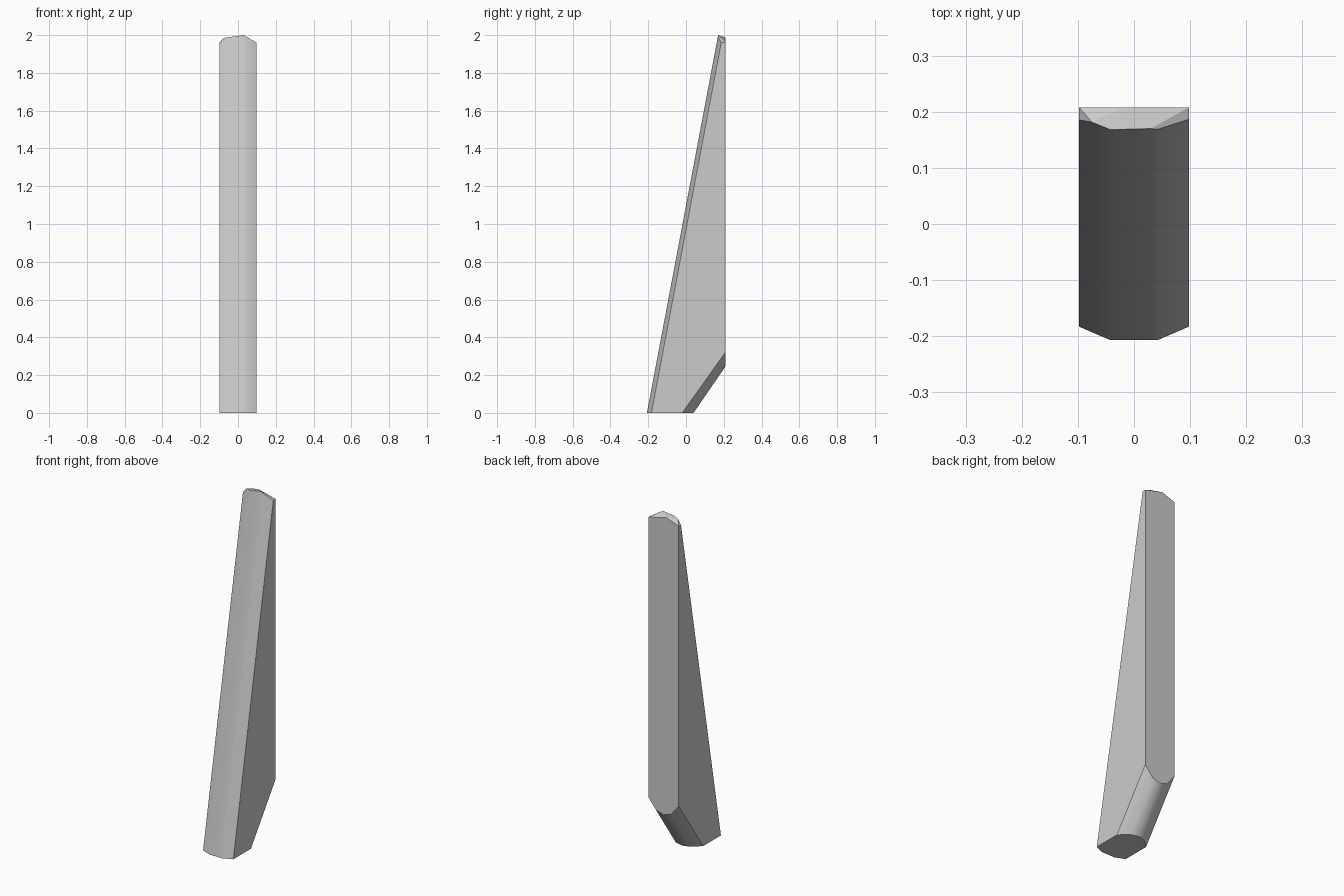
import bpy, bmesh

cube = bpy.data.objects.get("Cube")
if cube:
    bpy.data.objects.remove(cube)

HALF = 0.098     # half width
BACK = 0.208     # flat back plane
LEAN = 0.1885    # backward lean of the front per unit of height

grey = bpy.data.materials.new("plain grey")
grey.use_nodes = True
grey.diffuse_color = (0.6, 0.6, 0.6, 1)
grey.node_tree.nodes["Principled BSDF"].inputs["Base Color"].default_value = (0.6, 0.6, 0.6, 1)

bm = bmesh.new()


def row(points):
    return [bm.verts.new(p) for p in points]


def front(x, z):
    """Point on the leaning front, whose two sides are bevelled."""
    bevel = max(0, abs(x) - 0.042) * 0.43
    return (x, -0.207 + bevel + LEAN * z, z)


def strip(a, b):
    """Smooth band of quads between two rows."""
    for i in range(len(a) - 1):
        bm.faces.new((a[i], a[i + 1], b[i + 1], b[i])).smooth = True


# Leaning front with a chipped top edge
crest = [(-HALF, 1.955), (-0.075, 1.985), (-0.042, 1.99),
         (0.03, 2.0), (0.042, 1.993), (HALF, 1.96)]
front_low = row(front(x, 0) for x, z in crest)
front_top = row(front(x, z) for x, z in crest)
strip(front_low, front_top)

# Rounded slope under the back: (x, y at the ground, z at the back plane)
heel = [(-HALF, -0.02, 0.32), (-0.048, 0.026, 0.258), (0, 0.04, 0.245),
        (0.048, 0.026, 0.258), (HALF, -0.02, 0.32)]
heel_low = row((x, y, 0) for x, y, z in heel)
heel_top = row((x, BACK, z) for x, y, z in heel)
strip(heel_low, heel_top)

# Back, base and both sides
back_top = row([(-HALF, BACK, 1.96), (-0.017, BACK, 1.988), (HALF, BACK, 1.96)])
bm.faces.new(heel_top + back_top[::-1])
bm.faces.new(front_low + heel_low[::-1])
for i in (0, -1):
    bm.faces.new((front_low[i], front_top[i], back_top[i], heel_top[i], heel_low[i]))

# Faceted tip
left, mid, right = back_top
bm.faces.new((left, front_top[0], front_top[1]))
bm.faces.new((left, front_top[1], mid))
bm.faces.new([mid] + front_top[1:4])
bm.faces.new((mid, front_top[3], right))
bm.faces.new([right] + front_top[3:])

bmesh.ops.recalc_face_normals(bm, faces=bm.faces)
mesh = bpy.data.meshes.new("tapered_post")
bm.to_mesh(mesh)
bm.free()
mesh.materials.append(grey)
post = bpy.data.objects.new("tapered_post", mesh)
bpy.context.collection.objects.link(post)
